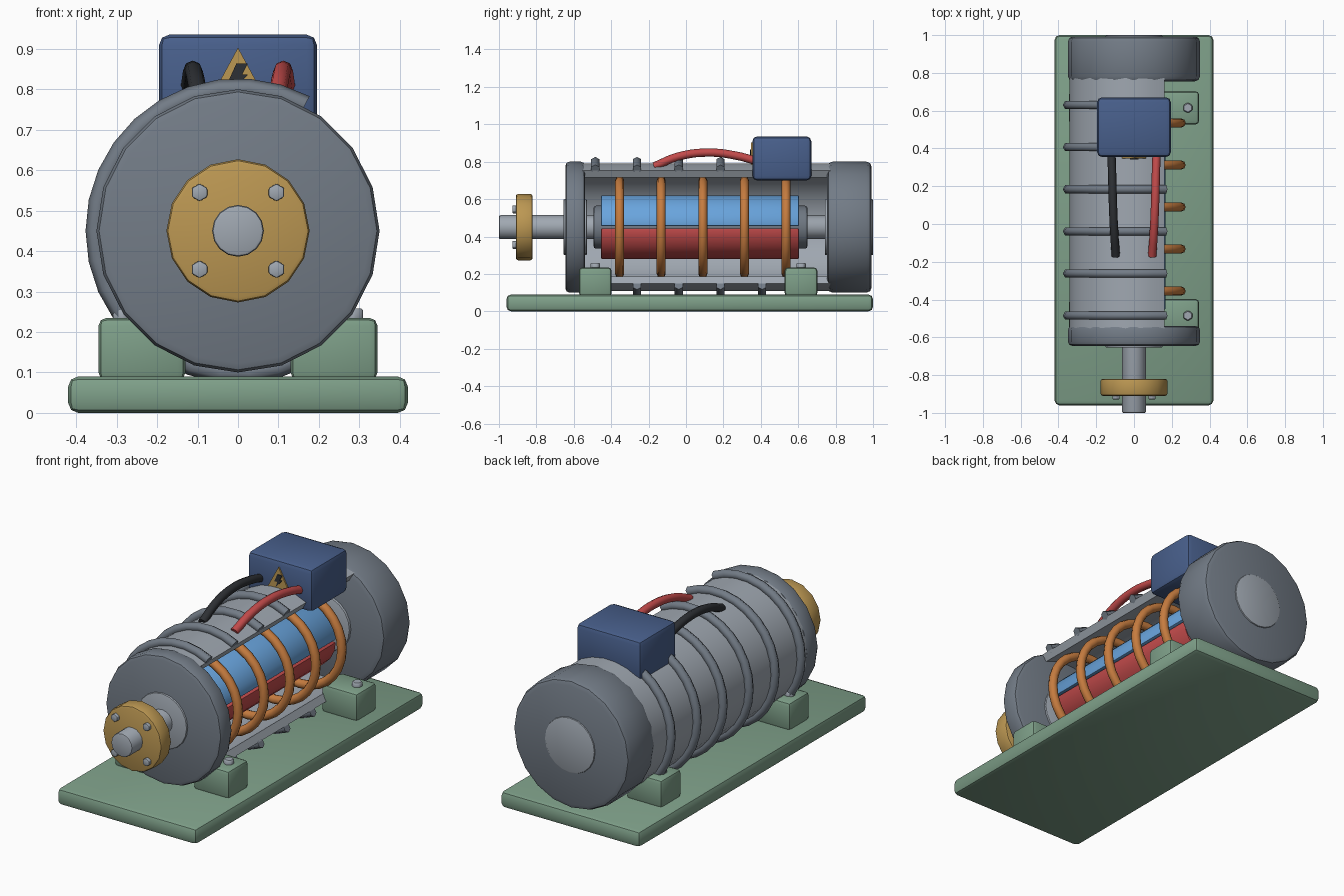
import bpy, bmesh, math
from mathutils import Vector

if "Cube" in bpy.data.objects:
    bpy.data.objects.remove(bpy.data.objects["Cube"])

AX = 0.45  # height of the motor axis


def mat(name, rgb):
    m = bpy.data.materials.new(name)
    m.diffuse_color = (*rgb, 1)
    m.use_nodes = True
    m.node_tree.nodes["Principled BSDF"].inputs["Base Color"].default_value = m.diffuse_color
    return m


GREEN = mat("sage green", (0.21, 0.35, 0.25))
DARK = mat("dark grey", (0.17, 0.20, 0.24))
LIGHT = mat("light grey", (0.35, 0.39, 0.44))
GOLD = mat("brass", (0.50, 0.31, 0.085))
NAVY = mat("box blue", (0.065, 0.115, 0.26))
BLUE = mat("magnet blue", (0.14, 0.37, 0.72))
RED = mat("red", (0.54, 0.07, 0.07))
COPPER = mat("copper", (0.56, 0.20, 0.05))
BLACK = mat("black", (0.027, 0.03, 0.035))


def finish(ob, name, material, bevel=0.0, segs=2, angle=35):
    ob.name = name
    ob.data.materials.clear()
    ob.data.materials.append(material)
    bpy.ops.object.select_all(action='DESELECT')
    ob.select_set(True)
    bpy.context.view_layer.objects.active = ob
    if bevel:
        m = ob.modifiers.new("bevel", 'BEVEL')
        m.width, m.segments = bevel, segs
        m.limit_method, m.angle_limit = 'ANGLE', math.radians(40)
        bpy.ops.object.modifier_apply(modifier="bevel")
    bpy.ops.object.shade_smooth_by_angle(angle=math.radians(angle))
    return ob


def box(name, material, lo, hi, bevel):
    lo, hi = Vector(lo), Vector(hi)
    bpy.ops.mesh.primitive_cube_add(size=1, location=(lo + hi) / 2)
    ob = bpy.context.object
    ob.scale = hi - lo
    bpy.ops.object.transform_apply(location=False, rotation=False, scale=True)
    return finish(ob, name, material, bevel)


def cyl(name, material, r, y0, y1, sides, bevel=0.0, x=0, z=AX):
    """Cylinder lying along y."""
    bpy.ops.mesh.primitive_cylinder_add(vertices=sides, radius=r, depth=y1 - y0,
                                        location=(x, (y0 + y1) / 2, z),
                                        rotation=(math.pi / 2, 0, 0))
    return finish(bpy.context.object, name, material, bevel)


def from_bmesh(bm, name, material, bevel=0.0, angle=35):
    bmesh.ops.recalc_face_normals(bm, faces=bm.faces)
    me = bpy.data.meshes.new(name)
    bm.to_mesh(me)
    bm.free()
    ob = bpy.data.objects.new(name, me)
    bpy.context.collection.objects.link(ob)
    return finish(ob, name, material, bevel, angle=angle)


def sweep(name, material, section, a0, a1, steps, angle=35):
    """Sweep a closed (radius, y) section round the motor axis, degrees from +x."""
    full = a1 - a0 >= 360
    bm = bmesh.new()
    rings = []
    for i in range(steps if full else steps + 1):
        a = math.radians(a0 + (a1 - a0) * i / steps)
        rings.append([bm.verts.new((r * math.cos(a), y, AX + r * math.sin(a)))
                      for r, y in section])
    n = len(section)
    for i in range(steps):
        p, q = rings[i], rings[(i + 1) % len(rings)]
        for k in range(n):
            bm.faces.new((p[k], p[(k + 1) % n], q[(k + 1) % n], q[k]))
    if not full:
        bm.faces.new(rings[0])
        bm.faces.new(rings[-1])
    return from_bmesh(bm, name, material, angle=angle)


def round_section(r, y, t, sides):
    return [(r + t * math.cos(2 * math.pi * k / sides),
             y + t * math.sin(2 * math.pi * k / sides)) for k in range(sides)]


def prism(name, material, pts, y0, y1, bevel=0.0):
    """Extrude an (x, z) outline along y."""
    bm = bmesh.new()
    f = bm.faces.new([bm.verts.new((x, y0, z)) for x, z in pts])
    ext = bmesh.ops.extrude_face_region(bm, geom=[f])["geom"]
    bmesh.ops.translate(bm, vec=(0, y1 - y0, 0),
                        verts=[v for v in ext if isinstance(v, bmesh.types.BMVert)])
    return from_bmesh(bm, name, material, bevel)


# base plate, feet and foot bolts
box("base_plate", GREEN, (-0.42, -0.96, 0), (0.42, 1.0, 0.09), 0.025)
for y in (-0.485, 0.615):
    for s in (-1, 1):
        xs = sorted((s * 0.13, s * 0.345))
        box("foot", GREEN, (xs[0], y - 0.088, 0.08), (xs[1], y + 0.088, 0.235), 0.02)
        bpy.ops.mesh.primitive_cylinder_add(vertices=6, radius=0.028, depth=0.04,
                                            location=(s * 0.285, y, 0.238))
        finish(bpy.context.object, "foot_bolt", LIGHT, 0.005, 1)

# cutaway housing shell with cooling fins
sweep("housing_shell", LIGHT, [(0.30, -0.56), (0.342, -0.56), (0.342, 0.78), (0.30, 0.78)],
      62, 298, 20)
for i in range(6):
    sweep("cooling_fin", DARK, round_section(0.352, -0.485 + 0.223 * i, 0.025, 6),
          62, 298, 20, 65)

# end bells and bearings
cyl("front_end_bell", DARK, 0.35, -0.645, -0.54, 20, 0.022)
cyl("rear_end_bell", DARK, 0.35, 0.755, 0.993, 20, 0.028)
cyl("front_bearing", LIGHT, 0.15, -0.655, -0.53, 20, 0.006)
cyl("rear_bearing", LIGHT, 0.15, 0.742, 1.0, 20, 0.006)

# shaft and coupling flange
cyl("shaft", LIGHT, 0.064, -1.0, 0.8, 16, 0.008)
cyl("coupling_flange", GOLD, 0.177, -0.91, -0.82, 16, 0.012)
for sx in (-1, 1):
    for sz in (-1, 1):
        cyl("flange_bolt", LIGHT, 0.022, -0.928, -0.90, 6, 0.004,
            x=sx * 0.095, z=AX + sz * 0.095)

# rotor: two half-round magnets and end collars
for name, m, s in (("upper_magnet", BLUE, 1), ("lower_magnet", RED, -1)):
    arc = [(0.168 * math.cos(math.pi * k / 10), AX + s * (0.006 + 0.164 * math.sin(math.pi * k / 10)))
           for k in range(11)]
    prism(name, m, arc, -0.455, 0.605, 0.008)
cyl("rotor_core", DARK, 0.115, -0.495, 0.65, 16, 0.015)

# copper windings
for i in range(5):
    sweep("copper_winding", COPPER, round_section(0.25, -0.355 + 0.2225 * i, 0.024, 8),
          0, 360, 28, 65)

# terminal box with warning plate
box("terminal_box", NAVY, (-0.195, 0.355, 0.70), (0.195, 0.67, 0.935), 0.025)
prism("warning_plate", GOLD, [(-0.064, 0.785), (0.064, 0.785), (0, 0.903)], 0.347, 0.356)
prism("warning_bolt", BLACK, [(-0.004, 0.864), (0.024, 0.864), (0.010, 0.836), (0.024, 0.836),
                              (-0.014, 0.794), (-0.004, 0.824), (-0.022, 0.824)], 0.342, 0.348)

# supply cables arching from the box to the housing
for name, m, s in (("red_cable", RED, 1), ("black_cable", BLACK, -1)):
    cu = bpy.data.curves.new(name, 'CURVE')
    cu.dimensions = '3D'
    cu.bevel_depth, cu.bevel_resolution, cu.resolution_u = 0.022, 2, 5
    cu.use_fill_caps = True
    path = [(0.12, 0.39, 0.80), (0.116, 0.27, 0.832), (0.112, 0.12, 0.849),
            (0.105, -0.04, 0.828), (0.096, -0.17, 0.775)]
    sp = cu.splines.new('BEZIER')
    sp.bezier_points.add(len(path) - 1)
    for bp, (x, y, z) in zip(sp.bezier_points, path):
        bp.co = (s * x, y, z)
        bp.handle_left_type = bp.handle_right_type = 'AUTO'
    ob = bpy.data.objects.new(name, cu)
    bpy.context.collection.objects.link(ob)
    bpy.ops.object.select_all(action='DESELECT')
    ob.select_set(True)
    bpy.context.view_layer.objects.active = ob
    bpy.ops.object.convert(target='MESH')
    finish(bpy.context.object, name, m, angle=65)
